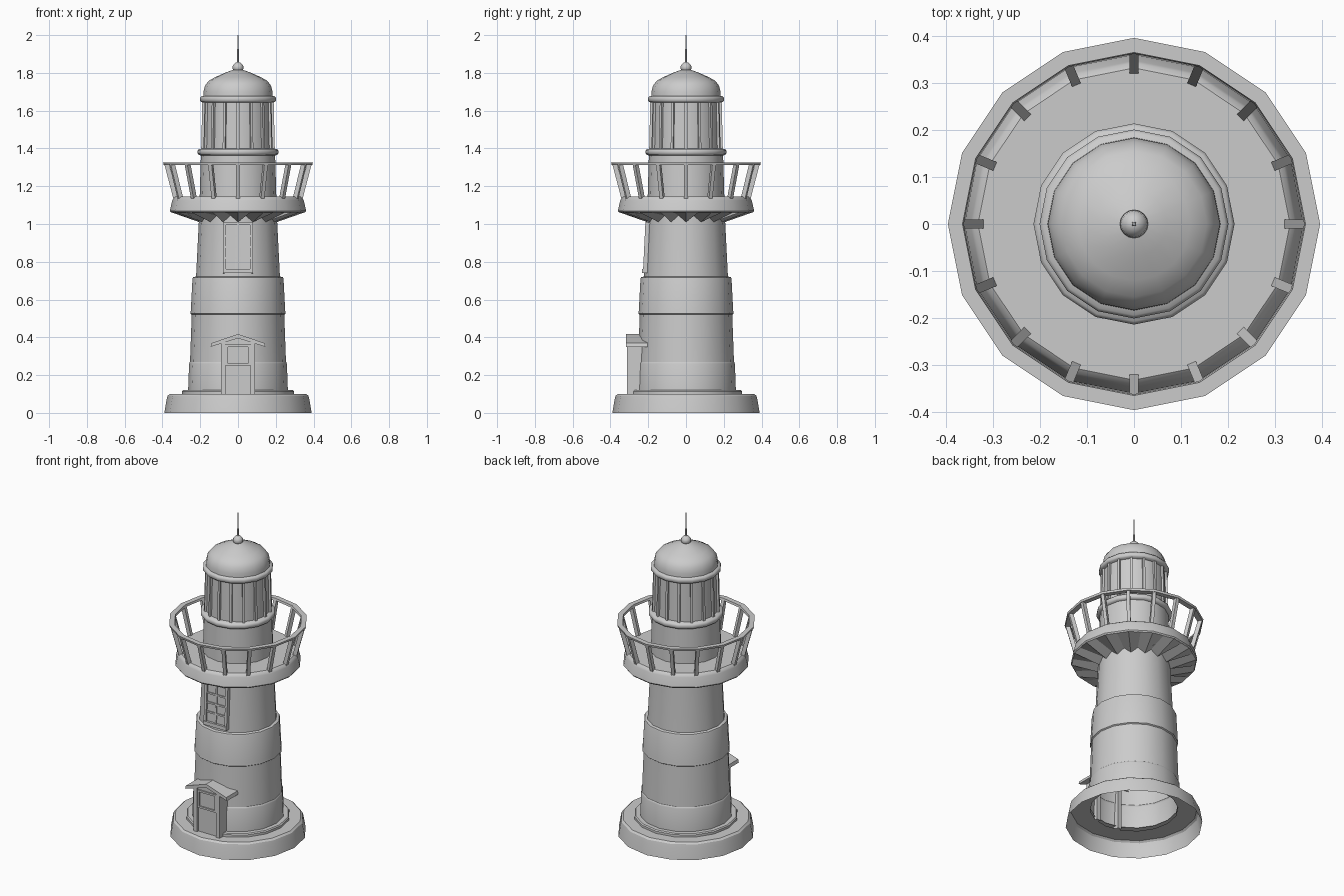
import bpy, bmesh
from math import sin, cos, pi, radians, atan2
from mathutils import Vector, Matrix

if "Cube" in bpy.data.objects:
    bpy.data.objects.remove(bpy.data.objects["Cube"])

N = 16


def finish(name, bm, angle=30):
    bmesh.ops.remove_doubles(bm, verts=bm.verts, dist=1e-5)
    me = bpy.data.meshes.new(name)
    bm.to_mesh(me)
    bm.free()
    ob = bpy.data.objects.new(name, me)
    bpy.context.collection.objects.link(ob)
    bpy.ops.object.select_all(action='DESELECT')
    ob.select_set(True)
    bpy.context.view_layer.objects.active = ob
    bpy.ops.object.shade_smooth_by_angle(angle=radians(angle))
    return ob


def lathe(name, profile, closed=False, sides=N, angle=30):
    """Spin (radius, z) points, listed upward on the outside, around z."""
    bm = bmesh.new()
    rings = [[bm.verts.new((r * cos(2 * pi * i / sides), r * sin(2 * pi * i / sides), z))
              for i in range(sides)] for r, z in profile]
    pairs = list(zip(rings, rings[1:])) + ([(rings[-1], rings[0])] if closed else [])
    for a, b in pairs:
        for i in range(sides):
            j = (i + 1) % sides
            bm.faces.new((a[i], a[j], b[j], b[i]))
    return finish(name, bm, angle)


def add_box(bm, lo, hi, m=Matrix()):
    lo, hi = Vector(lo), Vector(hi)
    s = hi - lo
    bmesh.ops.create_cube(bm, size=1, matrix=m @ Matrix.Translation((lo + hi) / 2)
                          @ Matrix.Diagonal((s.x, s.y, s.z, 1)))


def boxes(name, items, m=Matrix()):
    bm = bmesh.new()
    for lo, hi in items:
        add_box(bm, lo, hi, m)
    return finish(name, bm)


def radial_bars(name, r0, z0, r1, z1, width, depth, count=N):
    """Bars leaning from (r0, z0) to (r1, z1), repeated around z."""
    bm = bmesh.new()
    length = ((r1 - r0) ** 2 + (z1 - z0) ** 2) ** 0.5
    lean = Matrix.Translation((r0, 0, z0)) @ Matrix.Rotation(atan2(r1 - r0, z1 - z0), 4, 'Y')
    for i in range(count):
        add_box(bm, (-depth / 2, -width / 2, 0), (depth / 2, width / 2, length),
                Matrix.Rotation(2 * pi * i / count, 4, 'Z') @ lean)
    return finish(name, bm)


# Foundation, open underneath
lathe("base", [(.39, 0), (.378, .07), (.373, .09), (.362, .1), (.25, .1)])
lathe("base_step", [(.296, .1), (.296, .114), (.29, .12), (.25, .12)])

# Tower shaft with painted-band steps
lathe("tower", [(.264, .12), (.259, .26), (.256, .268), (.254, .27), (.245, .52),
                (.252, .525), (.25, .54), (.241, .71), (.238, .718), (.222, .722),
                (.207, 1.02), (.203, 1.14), (.196, 1.38)])

# Gallery deck
lathe("gallery_deck", [(.355, 1.062), (.361, 1.07), (.348, 1.125), (.343, 1.136),
                       (.332, 1.145), (.19, 1.145)])

# Pleated corbel under the deck
bm = bmesh.new()
outer, inner = [], []
for i in range(2 * N):
    a, k = pi * i / N, (cos(pi / N) if i % 2 else 1)
    outer.append(bm.verts.new((.356 * k * cos(a), .356 * k * sin(a), 1.063)))
    inner.append(bm.verts.new((.205 * k * cos(a), .205 * k * sin(a), 1.045 if i % 2 else 1.01)))
for i in range(2 * N):
    j = (i + 1) % (2 * N)
    bm.faces.new((inner[i], inner[j], outer[j], outer[i]))
finish("gallery_corbel", bm, 10)

# Flared railing
radial_bars("railing_posts", .33, 1.135, .378, 1.318, .02, .024)
lathe("railing_top", [(.362, 1.312), (.393, 1.312), (.396, 1.325), (.365, 1.325)], closed=True)

# Lantern room
lathe("lantern_lower_ring", [(.19, 1.362), (.207, 1.365), (.214, 1.374), (.214, 1.388),
                             (.207, 1.397), (.175, 1.4)], angle=50)
lathe("lantern_glass", [(.184, 1.39), (.178, 1.65)])
radial_bars("lantern_mullions", .187, 1.39, .181, 1.65, .014, .016)
lathe("lantern_upper_ring", [(.17, 1.642), (.194, 1.645), (.201, 1.653), (.201, 1.668),
                             (.194, 1.677), (.17, 1.68)], angle=50)

# Dome, finial and spire
lathe("dome", [(.184, 1.675), (.183, 1.7), (.175, 1.732), (.155, 1.758), (.12, 1.778),
               (.07, 1.8), (.03, 1.815), (0, 1.82)], angle=40)
lathe("finial", [(0, 1.805), (.022, 1.81), (.03, 1.824), (.027, 1.84), (.015, 1.853),
                 (0, 1.858)], angle=60)
lathe("spire", [(.005, 1.85), (.003, 2.0), (0, 2.0)], sides=8)

# Entrance porch
boxes("porch_walls", [((s * .078 - .013, -.312, .1), (s * .078 + .013, -.22, .375)) for s in (-1, 1)])
boxes("door", [((-.068, -.3, .1), (.068, -.285, .375))])
boxes("door_window_frame", [((-.066, -.308, .35), (.066, -.295, .362)),
                            ((-.066, -.308, .25), (.066, -.295, .262)),
                            ((-.066, -.308, .25), (-.054, -.295, .362)),
                            ((.054, -.308, .25), (.066, -.295, .362))])


def prism(name, outline, y0, y1):
    """Extrude an (x, z) outline along y."""
    b = bmesh.new()
    f = b.faces.new([b.verts.new((x, y0, z)) for x, z in outline])
    e = bmesh.ops.extrude_face_region(b, geom=[f])
    bmesh.ops.translate(b, vec=(0, y1 - y0, 0),
                        verts=[v for v in e['geom'] if isinstance(v, bmesh.types.BMVert)])
    bmesh.ops.recalc_face_normals(b, faces=b.faces)
    return finish(name, b)


prism("porch_gable", [(-.09, .365), (.09, .365), (0, .4)], -.305, -.22)
prism("porch_roof", [(-.145, .35), (0, .395), (.145, .35), (.14, .37), (0, .417), (-.14, .37)],
      -.317, -.205)

# Upper window, tilted with the tower wall
tilt = Matrix.Translation((0, -.222, .74)) @ Matrix.Rotation(radians(-2.8), 4, 'X')
boxes("window_frame", [((-.08, -.006, 0), (-.064, .04, .27)), ((.064, -.006, 0), (.08, .04, .27)),
                       ((-.08, -.006, .254), (.08, .04, .27)), ((-.08, -.012, 0), (.08, .04, .022))], tilt)
boxes("window_pane", [((-.066, .004, .01), (.066, .03, .26))], tilt)
boxes("window_bars", [((-.005, -.003, .01), (.005, .01, .26))]
      + [((-.066, -.003, z - .005), (.066, .01, z + .005)) for z in (.08, .138, .196)], tilt)
